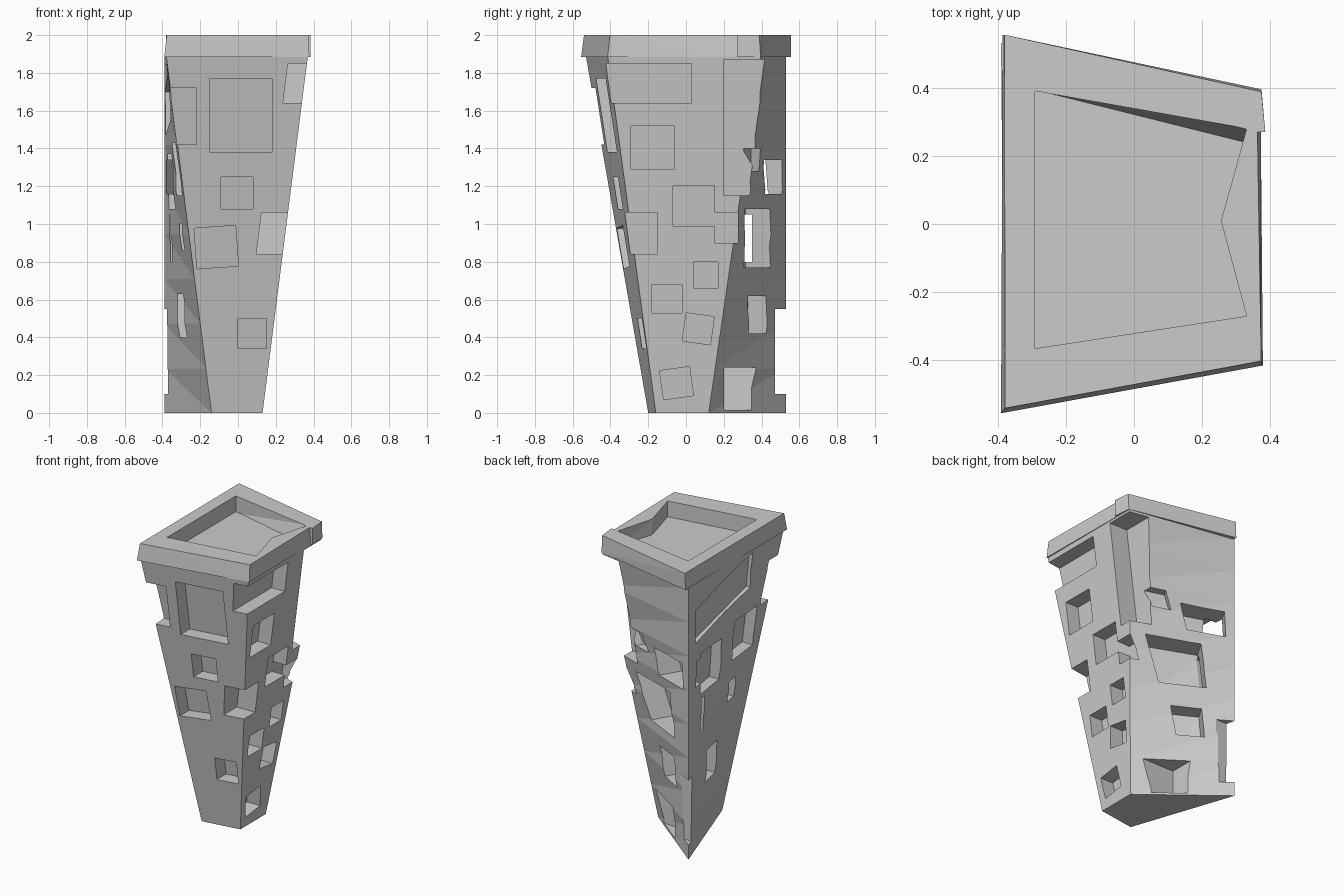
import bpy, bmesh, math
from mathutils import Vector

if "Cube" in bpy.data.objects:
    bpy.data.objects.remove(bpy.data.objects["Cube"])

TOP = 1.89
# plan corners at the base and at the top: front-left, front-right, back-right, back-left
BASE = [(-.14, -.20), (.13, -.16), (.13, .12), (-.39, .53)]
HEAD = [(-.38, -.53), (.37, -.415), (.37, .395), (-.39, .53)]


def loft(name, rings):
    """Closed solid from a stack of matching rings."""
    bm = bmesh.new()
    vs = [[bm.verts.new(p) for p in r] for r in rings]
    n = len(vs[0])
    for a, b in zip(vs, vs[1:]):
        for i in range(n):
            j = (i + 1) % n
            bm.faces.new((a[i], a[j], b[j], b[i]))
    bm.faces.new(vs[0])
    bm.faces.new(vs[-1])
    bmesh.ops.triangulate(bm, faces=[f for f in bm.faces if len(f.verts) == 4])
    bmesh.ops.recalc_face_normals(bm, faces=bm.faces)
    me = bpy.data.meshes.new(name)
    bm.to_mesh(me)
    bm.free()
    ob = bpy.data.objects.new(name, me)
    bpy.context.collection.objects.link(ob)
    return ob


def cut(ob, cutters):
    """Subtract every cutter, then remove the cutters."""
    for c in cutters:
        c.hide_render = True
        m = ob.modifiers.new("cut", 'BOOLEAN')
        m.operation, m.solver, m.object = 'DIFFERENCE', 'EXACT', c
    dg = bpy.context.evaluated_depsgraph_get()
    me = bpy.data.meshes.new_from_object(ob.evaluated_get(dg))
    ob.modifiers.clear()
    ob.data = me
    for c in cutters:
        bpy.data.objects.remove(c)


def corner(i, z):
    return Vector(BASE[i]).lerp(Vector(HEAD[i]), z / TOP)


def wall(i, j, axis, a, z):
    """Depth coordinate of the wall between corners i and j."""
    p, q = corner(i, z), corner(j, z)
    o = 1 - axis
    return p[axis] + (q[axis] - p[axis]) * (a - p[o]) / (q[o] - p[o])


def rect(a0, a1, z0, z1, turn=0):
    ca, cz, t = (a0 + a1) / 2, (z0 + z1) / 2, math.radians(turn)
    return [(ca + (a - ca) * math.cos(t) - (z - cz) * math.sin(t),
             cz + (a - ca) * math.sin(t) + (z - cz) * math.cos(t))
            for a, z in ((a0, z0), (a1, z0), (a1, z1), (a0, z1))]


def pocket(side, quad, depth=.1):
    """Window recess whose back follows the wall."""
    i, j, axis, sign = {'front': (0, 1, 1, -1), 'right': (1, 2, 0, 1),
                        'left': (0, 3, 0, -1)}[side]
    inner, outer = [], []
    for a, z in quad:
        d = wall(i, j, axis, a, z) - sign * depth
        e = sign * .9
        inner.append((a, d, z) if axis else (d, a, z))
        outer.append((a, e, z) if axis else (e, a, z))
    return loft("window_cutter", [inner, outer])


def back_pocket(quad, depth):
    """Recess in the slanting back wall, cut square to it."""
    out = Vector((.5, .85, 0))
    rim = [Vector((wall(2, 3, 0, y, z), y, z)) for y, z in quad]
    return loft("window_cutter", [[p - out * depth for p in rim],
                                  [p + out * .2 for p in rim]])


def box(x0, x1, y0, y1, z0, z1):
    return loft("box_cutter", [[(x0, y0, z), (x1, y0, z), (x1, y1, z), (x0, y1, z)]
                               for z in (z0, z1)])


# tapering tower shaft with twisted left and back walls
N = 8
shaft = loft("tower_shaft", [[(*corner(i, TOP * k / N), TOP * k / N) for i in range(4)]
                             for k in range(N + 1)])
cutters = []
# front windows
for r in [(-.15, .18, 1.38, 1.77), (-.09, .08, 1.08, 1.25), (-.225, -.005, .77, .985, 4),
          (0, .15, .34, .50), (-.6, -.22, 1.42, 1.72)]:
    cutters.append(pocket('front', rect(*r)))
# right windows, some wrapping round a corner
for r in [(-.8, .03, 1.64, 1.85), (-.29, -.06, 1.29, 1.52), (-.07, .15, .99, 1.20),
          (.04, .17, .66, .80), (-.18, -.02, .53, .68),
          (-.01, .14, .37, .52, -8), (-.13, .03, .08, .235, 8),
          (.15, .275, .90, 1.06)]:
    cutters.append(pocket('right', rect(*r)))
cutters.append(pocket('right', rect(-.8, -.15, .84, 1.06), .14))
cutters.append(pocket('right', rect(.20, .7, 1.15, 1.87), .14))
# left windows and the tilted shallow panel
for r in [(-.31, -.04, 1.15, 1.43), (.11, .365, 1.08, 1.37), (-.12, -.03, .86, 1.0),
          (.07, .23, .40, .63)]:
    cutters.append(pocket('left', rect(*r), .08))
cutters.append(pocket('left', [(.445, 1.47), (-.195, 1.61), (-.195, 1.86), (.445, 1.70)], .03))
# back windows, the upper ones meeting the left windows
for *r, d in [(.42, .51, 1.16, 1.34, .16), (.315, .45, .77, 1.08, .16),
              (.335, .43, .42, .62, .12), (.355, .395, 1.28, 1.40, .06)]:
    cutters.append(back_pocket(rect(*r), d))
cutters.append(box(-.6, -.24, .31, .35, .80, 1.05))
cutters.append(box(-.157, .10, .20, .7, .015, .24))
# notch in the sharp back corner
cutters.append(box(-.6, -.2, .47, .8, .10, .55))
cut(shaft, cutters)

# overhanging roof rim with a sunken roof
low = [(-.39, -.555), (.378, -.415), (.372, .27), (.385, .27), (.374, .395), (-.385, .555)]
high = [(-.378, -.54), (.373, -.402), (.362, .27), (.385, .27), (.374, .388), (-.38, .555)]
rim = loft("roof_rim", [[(*p, 1.885) for p in low], [(*p, 2.0) for p in high]])
wells = [[(-.29, -.365), (.33, -.27), (.255, .01), (.33, .235 + d), (-.29, .39)]
         for d in (0, .045)]
cut(rim, [loft("roof_well_cutter", [[(*p, z) for p in w]
                                    for w, z in zip(wells, (1.88, 2.005))])])

# crisp flat faces throughout
for ob in (shaft, rim):
    ob.data.shade_flat()
